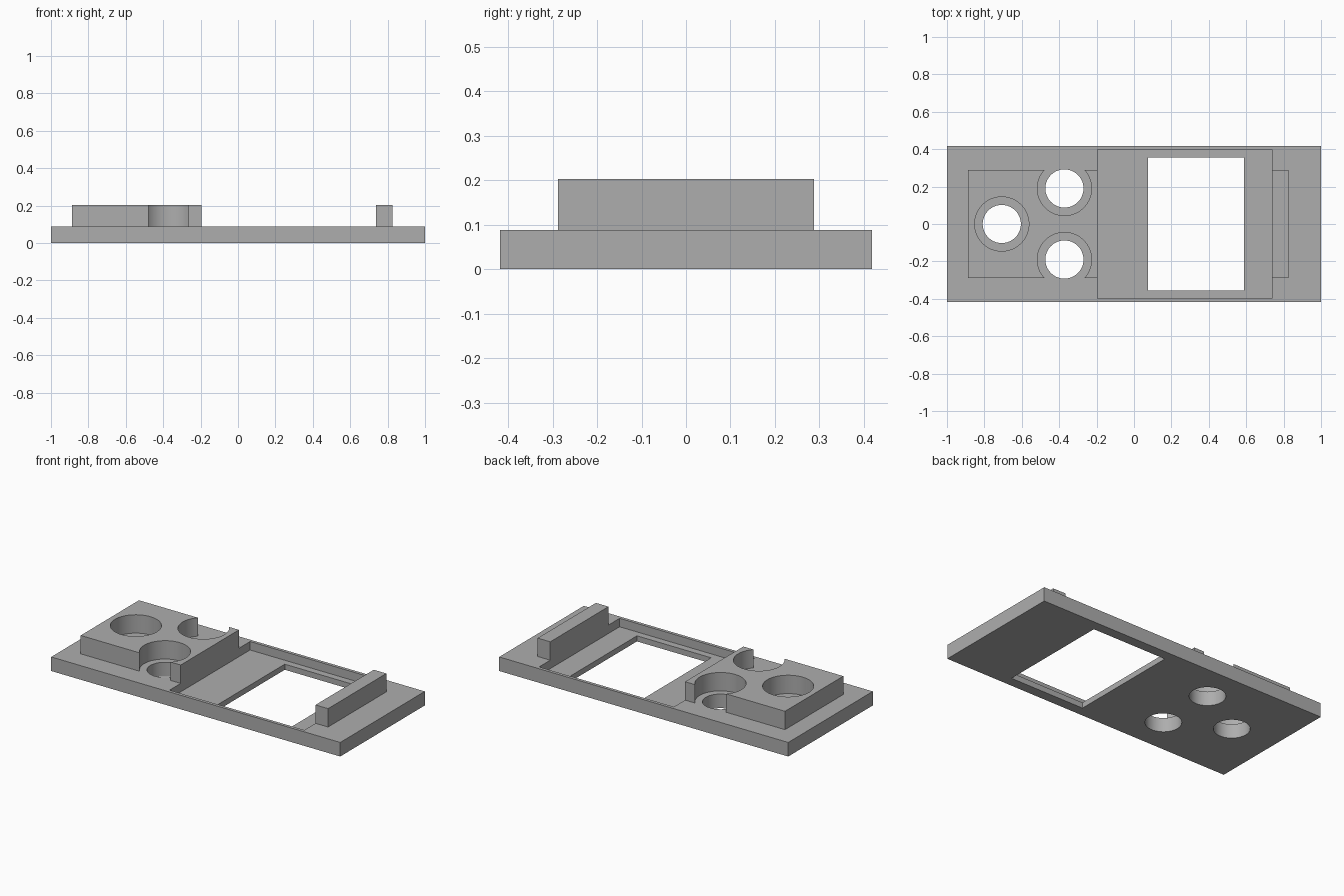
import bpy
import math

default = bpy.data.objects.get("Cube")
if default:
    bpy.data.objects.remove(default, do_unlink=True)

PLATE_TOP, TOP = 0.088, 0.203
HALF_DEPTH = 0.418
POCKET_X = (-0.195, 0.738)

grey = bpy.data.materials.new("plain grey")
grey.use_nodes = True
grey.diffuse_color = (0.42, 0.42, 0.42, 1)
grey.node_tree.nodes["Principled BSDF"].inputs["Base Color"].default_value = (0.42, 0.42, 0.42, 1)


def box(name, xs, half_y, zs):
    """Box spanning xs and zs, symmetric in y."""
    bpy.ops.mesh.primitive_cube_add(size=1, location=(sum(xs) / 2, 0, sum(zs) / 2))
    ob = bpy.context.object
    ob.name = name
    ob.scale = (xs[1] - xs[0], 2 * half_y, zs[1] - zs[0])
    bpy.ops.object.transform_apply(location=True, rotation=False, scale=True)
    ob.data.materials.append(grey)
    return ob


def cylinder(name, x, y, radius, zs):
    bpy.ops.mesh.primitive_cylinder_add(vertices=64, radius=radius, depth=zs[1] - zs[0],
                                        location=(x, y, sum(zs) / 2))
    ob = bpy.context.object
    ob.name = name
    ob.data.materials.append(grey)
    return ob


def combine(target, tool, operation):
    """Apply a boolean and discard the tool object."""
    tool.hide_render = True
    mod = target.modifiers.new(operation.lower(), 'BOOLEAN')
    mod.operation, mod.object, mod.solver = operation, tool, 'EXACT'
    bpy.context.view_layer.objects.active = target
    bpy.ops.object.modifier_apply(modifier=mod.name)
    bpy.data.objects.remove(tool, do_unlink=True)


# Base plate with raised block and end bar, overlapping into the plate
plate = box("mounting_plate", (-1, 1), HALF_DEPTH, (0, PLATE_TOP))
combine(plate, box("raised_block", (-0.887, -0.15), 0.288, (0.05, TOP)), 'UNION')
combine(plate, box("end_bar", (0.7, 0.825), 0.288, (0.05, TOP)), 'UNION')

# Recessed pocket trims block and bar flush with its walls
combine(plate, box("pocket_cutter", POCKET_X, 0.398, (0.035, 0.4)), 'DIFFERENCE')
combine(plate, box("window_cutter", (0.075, 0.588), 0.355, (-0.1, 0.2)), 'DIFFERENCE')

# Counterbored holes
for x, y in ((-0.707, 0), (-0.372, 0.19), (-0.372, -0.19)):
    combine(plate, cylinder("counterbore_cutter", x, y, 0.145, (PLATE_TOP, 0.4)), 'DIFFERENCE')
    combine(plate, cylinder("hole_cutter", x, y, 0.102, (-0.1, 0.4)), 'DIFFERENCE')

# Smooth bores, sharp edges elsewhere
bpy.ops.object.select_all(action='DESELECT')
plate.select_set(True)
bpy.context.view_layer.objects.active = plate
bpy.ops.object.shade_smooth_by_angle(angle=math.radians(30))
